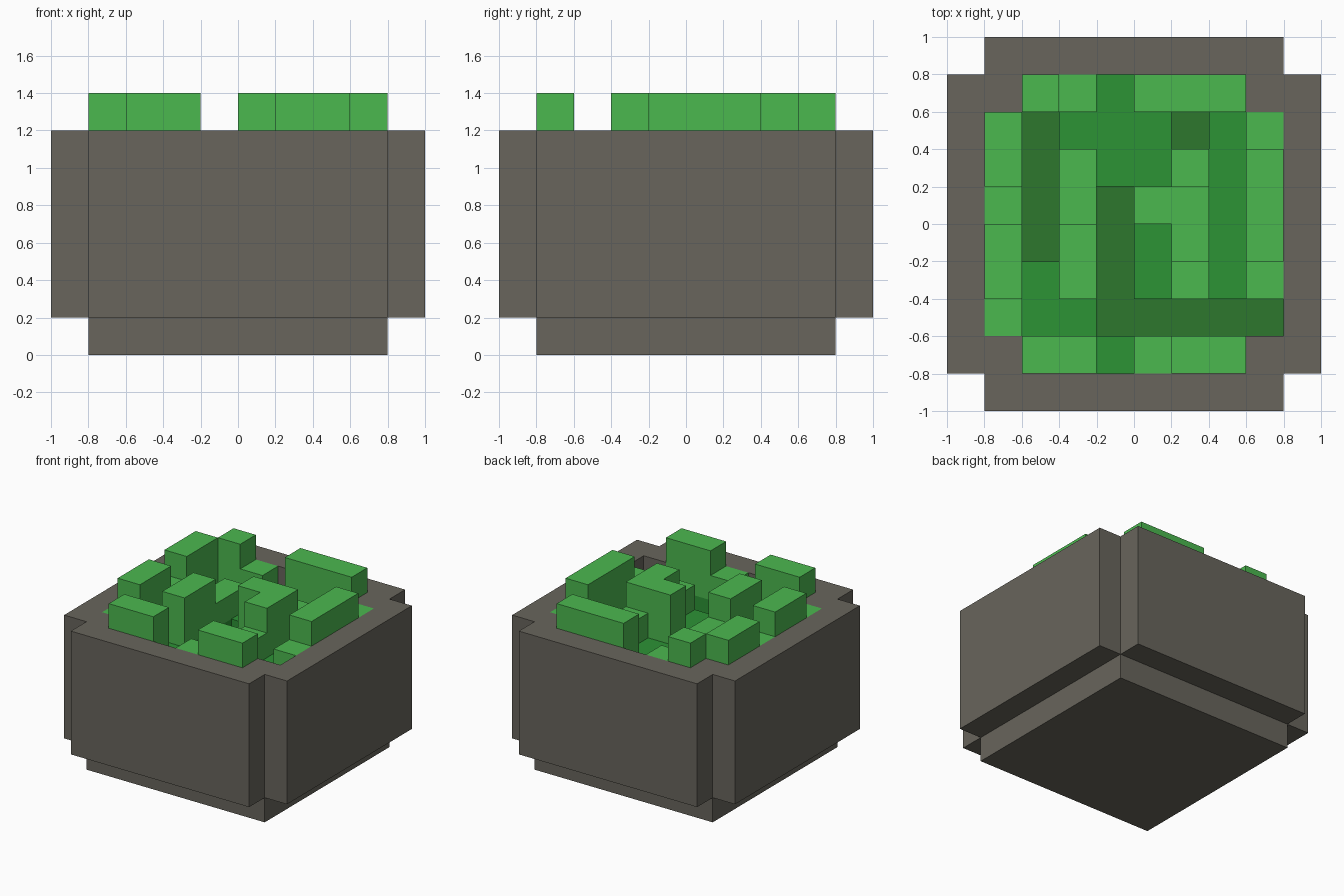
import bpy
import bmesh
from mathutils import Vector

cube = bpy.data.objects.get("Cube")
if cube:
    bpy.data.objects.remove(cube, do_unlink=True)

U = 0.2  # block size

# Plan seen from above, back row first:
# R rim, T tall leaves, F leaves level with rim, M middle, D deep
PLAN = [
    ".RRRRRRRR.",
    "RRTFMTTTRR",
    "RTDMMMDMFR",
    "RTDFMMFMTR",
    "RFDFDTTMTR",
    "RTDTDMTMTR",
    "RTMTDMFMFR",
    "RFMMDDDDDR",
    "RRTTMFTTRR",
    ".RRRRRRRR.",
]
LEVEL = {".": 1, "R": 6, "T": 7, "F": 6, "M": 5, "D": 4}
SIZE = len(PLAN)
SIDES = [(1, 0), (-1, 0), (0, 1), (0, -1)]


def srgb(c):
    c /= 255
    return c / 12.92 if c <= 0.04045 else ((c + 0.055) / 1.055) ** 2.4


def material(name, *rgb):
    mat = bpy.data.materials.new(name)
    mat.use_nodes = True
    color = [srgb(c) for c in rgb] + [1]
    mat.diffuse_color = color
    bsdf = next(n for n in mat.node_tree.nodes if n.type == "BSDF_PRINCIPLED")
    bsdf.inputs["Base Color"].default_value = color
    bsdf.inputs["Roughness"].default_value = 0.9
    return mat


stone = material("stone grey", 104, 101, 92)
greens = [
    material("deep green", 45, 119, 45),
    material("middle green", 44, 147, 53),
    material("light green", 75, 184, 79),
]


def cell(i, j):
    if 0 <= i < SIZE and 0 <= j < SIZE:
        return PLAN[SIZE - 1 - j][i]
    return "."


def square(bm, center, normal):
    """Add one block face facing along normal."""
    n = Vector(normal)
    a = Vector((n.y, n.z, n.x))
    b = n.cross(a)
    h = U / 2
    corners = [(-h, -h), (h, -h), (h, h), (-h, h)]
    return bm.faces.new([bm.verts.new(Vector(center) + a * s + b * t) for s, t in corners])


def finish(name, bm, mats):
    bmesh.ops.remove_doubles(bm, verts=bm.verts, dist=0.001)
    mesh = bpy.data.meshes.new(name)
    bm.to_mesh(mesh)
    bm.free()
    for m in mats:
        mesh.materials.append(m)
    obj = bpy.data.objects.new(name, mesh)
    bpy.context.collection.objects.link(obj)
    return obj


def stepped_part(name, kinds, mats, underside=False):
    """Skin the columns of the given kinds, colouring leaves by layer."""
    bm = bmesh.new()

    def add(center, normal, layer):
        face = square(bm, center, normal)
        face.material_index = min(max(layer - 3, 0), len(mats) - 1)

    for i in range(SIZE):
        for j in range(SIZE):
            kind = cell(i, j)
            if kind not in kinds:
                continue
            x, y = (i + 0.5) * U - 1, (j + 0.5) * U - 1
            top = LEVEL[kind]
            add((x, y, top * U), (0, 0, 1), top - 1)
            if underside and (i in (0, SIZE - 1) or j in (0, SIZE - 1)):
                add((x, y, U), (0, 0, -1), 0)
            for dx, dy in SIDES:
                for layer in range(LEVEL[cell(i + dx, j + dy)], top):
                    center = (x + dx * U / 2, y + dy * U / 2, (layer + 0.5) * U)
                    add(center, (dx, dy, 0), layer)
    return finish(name, bm, mats)


# Pot body with rim, and the leaves inside it
stepped_part("pot_body", "R", [stone], underside=True)
stepped_part("leaves", "TFMD", greens)

# Square foot under the pot
bpy.ops.mesh.primitive_cube_add(size=1, location=(0, 0, U / 2))
foot = bpy.context.object
foot.name = "pot_foot"
foot.scale = (1.6, 1.6, U)
bpy.ops.object.transform_apply(location=False, rotation=False, scale=True)
foot.data.materials.append(stone)
